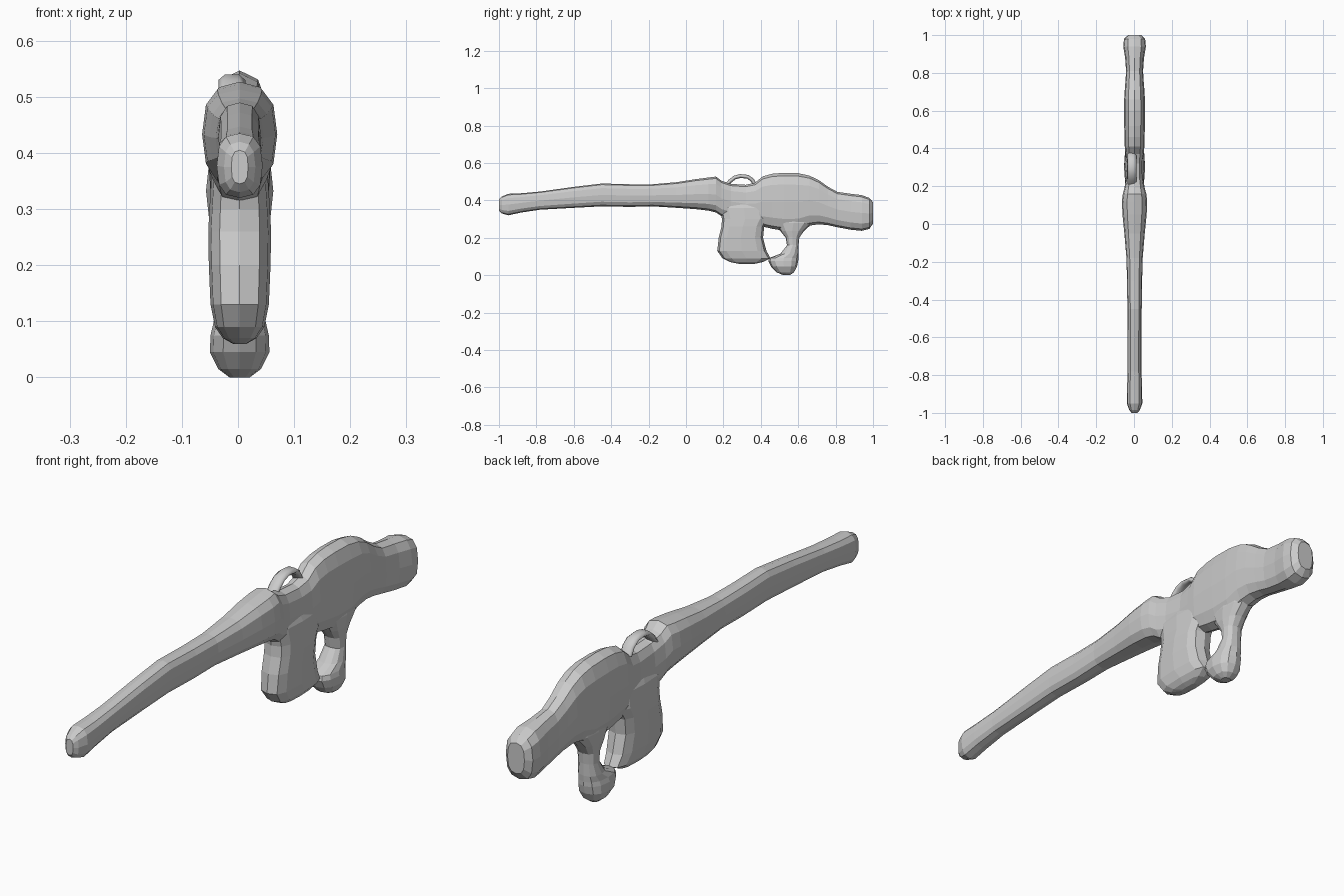
import bpy, bmesh, math

X0 = 0.003


def loft(name, rows, axis, sides=12, power=0.75):
    """Rows of (position, low, high, half width), along 'y' or 'z'."""
    bm = bmesh.new()
    rings = []
    for p, lo, hi, w in rows:
        ring = []
        for i in range(sides):
            a = 2 * math.pi * i / sides
            c, s = math.cos(a), math.sin(a)
            x = X0 + w * math.copysign(abs(c) ** power, c)
            t = (lo + hi) / 2 + (hi - lo) / 2 * math.copysign(abs(s) ** power, s)
            ring.append(bm.verts.new((x, p, t) if axis == 'y' else (x, t, p)))
        rings.append(ring)
    for a, b in zip(rings, rings[1:]):
        for i in range(sides):
            j = (i + 1) % sides
            bm.faces.new((a[i], a[j], b[j], b[i]))
    bm.faces.new(rings[0])
    bm.faces.new(rings[-1])
    bmesh.ops.recalc_face_normals(bm, faces=bm.faces)
    me = bpy.data.meshes.new(name)
    bm.to_mesh(me)
    bm.free()
    ob = bpy.data.objects.new(name, me)
    bpy.context.collection.objects.link(ob)
    return ob


# Long barrel running into the deep receiver and the stock
body = loft("barrel_and_stock", [
    (-1.0, .345, .405, .015), (-.985, .33, .42, .028), (-.95, .32, .435, .041),
    (-.88, .335, .438, .04), (-.78, .35, .447, .037), (-.6, .36, .472, .037),
    (-.45, .368, .49, .038), (-.3, .365, .486, .04), (-.18, .368, .486, .043),
    (-.05, .36, .497, .054), (.05, .353, .513, .064), (.12, .345, .522, .067),
    (.16, .335, .527, .062), (.19, .315, .505, .054), (.24, .30, .488, .045),
    (.32, .28, .483, .043), (.37, .27, .495, .048), (.41, .26, .528, .052),
    (.46, .248, .542, .053), (.52, .238, .547, .055), (.60, .24, .545, .056),
    (.66, .265, .532, .055), (.71, .272, .508, .052), (.76, .267, .472, .048),
    (.81, .256, .445, .045), (.88, .243, .435, .05), (.94, .237, .428, .06),
    (.98, .247, .413, .056), (1.0, .275, .39, .035)], 'y')

# Broad rounded magazine below the receiver
magazine = loft("magazine", [
    (.06, .285, .365, .012), (.07, .235, .41, .03), (.09, .195, .452, .044),
    (.13, .167, .43, .052), (.2, .175, .412, .055), (.26, .19, .418, .056),
    (.30, .192, .44, .054), (.36, .18, .44, .05), (.40, .2, .4, .035)], 'z', power=.65)

# Rear grip with a narrow neck and a bulbous end
grip = loft("grip", [
    (0, .52, .555, .018), (.015, .485, .577, .038), (.045, .455, .593, .053),
    (.075, .44, .60, .052), (.092, .445, .601, .048), (.115, .505, .602, .043),
    (.16, .54, .602, .036), (.2, .533, .606, .037), (.235, .505, .63, .042),
    (.28, .47, .68, .046), (.32, .47, .69, .04)], 'z', power=.85)

# Small carrying strap arched over the receiver
cd = bpy.data.curves.new("strap", 'CURVE')
cd.dimensions = '3D'
cd.bevel_depth = .012
cd.bevel_resolution = 1
cd.use_fill_caps = True
sp = cd.splines.new('POLY')
path = [(.21, .475), (.235, .502), (.26, .522), (.29, .53), (.33, .526),
        (.355, .508), (.37, .48)]
sp.points.add(len(path) - 1)
for pt, (y, z) in zip(sp.points, path):
    pt.co = (-.008, y, z, 1)
strap = bpy.data.objects.new("strap", cd)
strap.scale.x = 2
strap.location.x = .005
bpy.context.collection.objects.link(strap)

# Fuse the hanging parts into one continuous skin
for part in (magazine, grip):
    m = body.modifiers.new("join_" + part.name, 'BOOLEAN')
    m.operation = 'UNION'
    m.solver = 'EXACT'
    m.object = part
    part.hide_render = True
    part.hide_viewport = True
